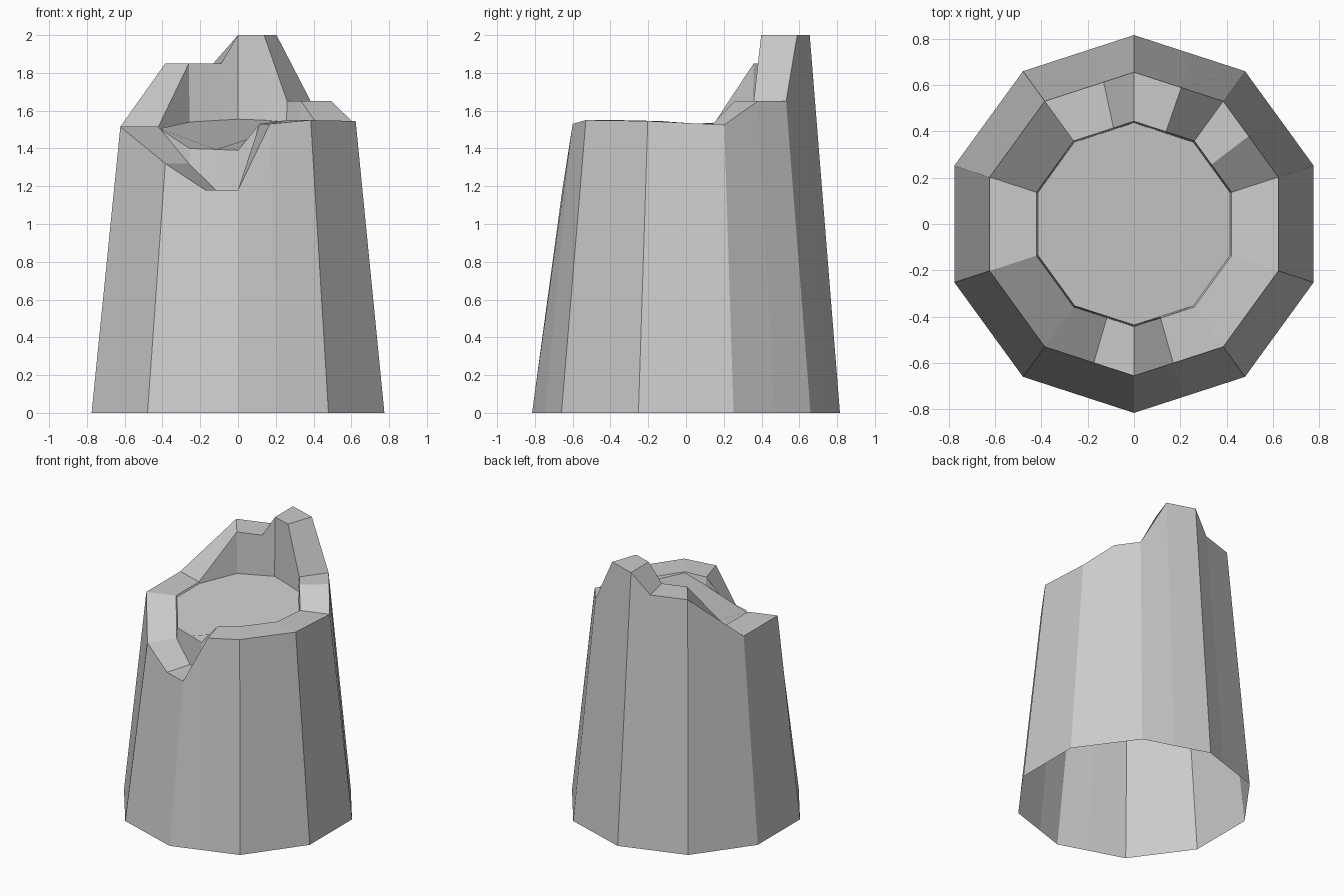
import bpy, bmesh, math

if "Cube" in bpy.data.objects:
    bpy.data.objects.remove(bpy.data.objects["Cube"])

SIDES = 10
# Broken rim going clockwise from the back: (position in sides, rim height, floor height)
RIM = [
    (0.00, 2.00, 1.555), (0.53, 2.00, 1.55), (1.00, 1.65, 1.54), (1.46, 1.65, 1.53),
    (2.00, 1.525, 1.52), (3.00, 1.545, 1.52), (4.00, 1.55, 1.545), (4.56, 1.53, 1.47),
    (5.00, 1.18, 1.39), (5.45, 1.18, 1.395), (6.00, 1.32, 1.40), (7.00, 1.515, 1.505),
    (8.00, 1.515, 1.505), (9.00, 1.85, 1.54), (9.66, 1.85, 1.55),
]


def on_decagon(p, radius):
    """Point on the decagon outline at a fractional side position."""
    k = math.floor(p)
    f = p - k
    a, b = (math.radians(90 - 360 / SIDES * i) for i in (k, k + 1))
    return (radius * ((1 - f) * math.cos(a) + f * math.cos(b)),
            radius * ((1 - f) * math.sin(a) + f * math.sin(b)))


def ring(bm, radius, heights):
    return [bm.verts.new((*on_decagon(r[0], radius), z)) for r, z in zip(RIM, heights)]


bm = bmesh.new()
# Open foot, outer rim edge, inner rim edge and tilted floor edge
rings = [
    ring(bm, 0.815, [0] * len(RIM)),
    ring(bm, 0.655, [r[1] for r in RIM]),
    ring(bm, 0.443, [r[1] for r in RIM]),
    ring(bm, 0.436, [r[2] for r in RIM]),
]
# Outer wall, broken rim top and inner wall
n = len(RIM)
for low, high in zip(rings, rings[1:]):
    for i in range(n):
        j = (i + 1) % n
        bm.faces.new((low[j], low[i], high[i], high[j]))
# Floor
bm.faces.new(rings[3][::-1])
bm.normal_update()

mesh = bpy.data.meshes.new("broken_tower")
bm.to_mesh(mesh)
bm.free()
tower = bpy.data.objects.new("broken_tower", mesh)
bpy.context.collection.objects.link(tower)
